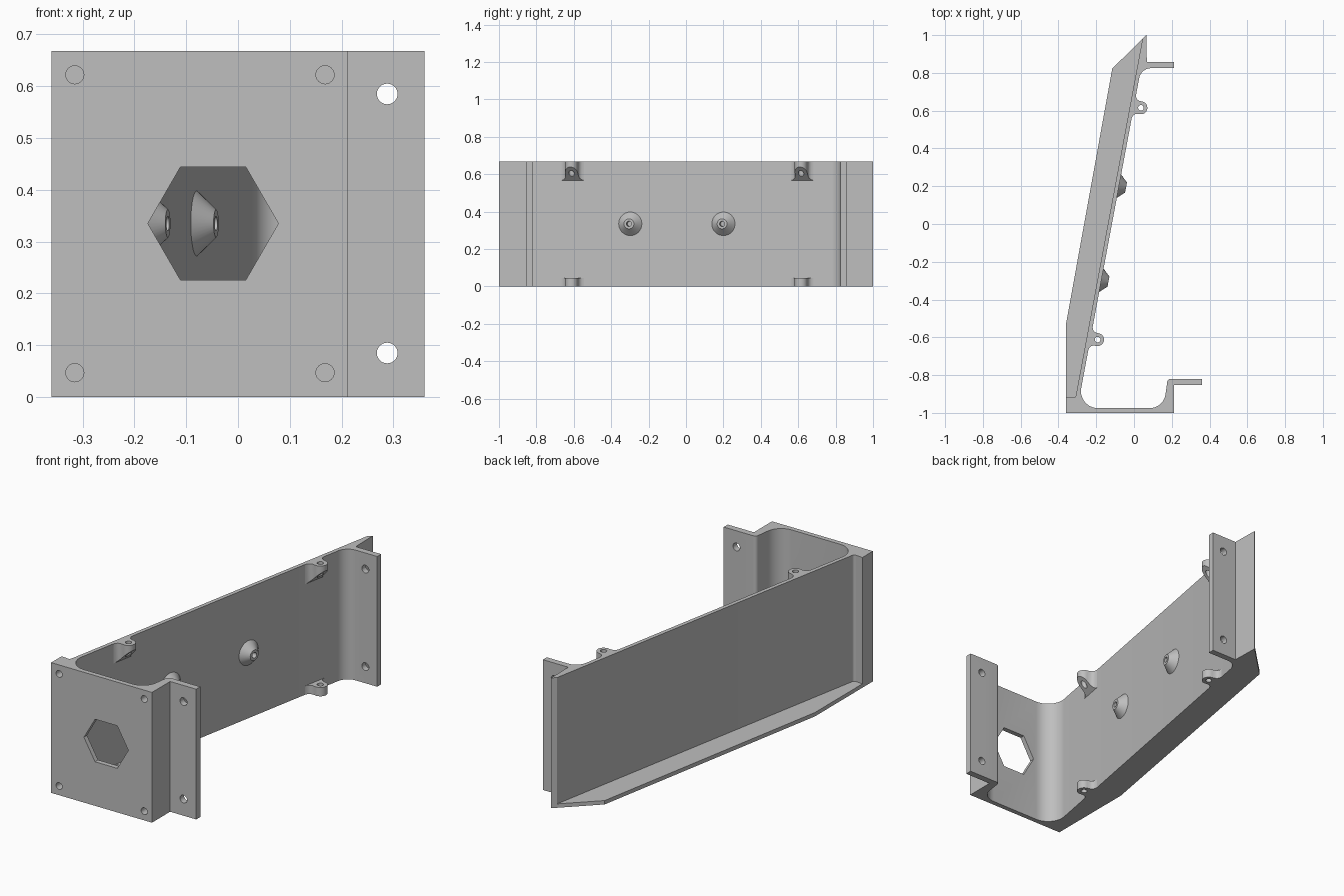
import bpy, bmesh, math
from mathutils import Matrix, Vector

if "Cube" in bpy.data.objects:
    bpy.data.objects.remove(bpy.data.objects["Cube"])

H = 0.668                      # bracket height
SLOPE = 0.187                  # lean of the long plate (dx per dy)
ANG = math.atan(SLOPE)

grey = bpy.data.materials.new("grey")
grey.diffuse_color = (0.52, 0.52, 0.52, 1)
grey.use_nodes = True
grey.node_tree.nodes["Principled BSDF"].inputs["Base Color"].default_value = grey.diffuse_color


def outer_x(y):
    return -0.31 + SLOPE * (y + 0.92)


def inner_x(y):
    return outer_x(y) + 0.021


def rounded(points, seg=10):
    """Replace corners given as (x, y, radius) with arcs."""
    out = []
    n = len(points)
    for i, p in enumerate(points):
        c = Vector(p[:2])
        if len(p) == 2:
            out.append(c)
            continue
        a = (Vector(points[i - 1][:2]) - c).normalized()
        b = (Vector(points[(i + 1) % n][:2]) - c).normalized()
        half = a.angle(b) / 2
        r = p[2]
        centre = c + (a + b).normalized() * (r / math.sin(half))
        t0 = c + a * (r / math.tan(half)) - centre
        t1 = c + b * (r / math.tan(half)) - centre
        sweep = math.atan2(t0.x * t1.y - t0.y * t1.x, t0.dot(t1))
        for k in range(seg + 1):
            out.append(centre + Matrix.Rotation(sweep * k / seg, 2) @ t0)
    return out


def ngon(cx, cy, r, n):
    return [(cx + r * math.cos(2 * math.pi * k / n),
             cy + r * math.sin(2 * math.pi * k / n)) for k in range(n)]


def extrude(bm, pts, z0, z1, m=Matrix()):
    """Prism from a 2D outline."""
    lo = [bm.verts.new(m @ Vector((p[0], p[1], z0))) for p in pts]
    hi = [bm.verts.new(m @ Vector((p[0], p[1], z1))) for p in pts]
    bm.faces.new(lo)
    bm.faces.new(hi)
    n = len(pts)
    for i in range(n):
        j = (i + 1) % n
        bm.faces.new((lo[i], lo[j], hi[j], hi[i]))


def finish(bm, name):
    bmesh.ops.recalc_face_normals(bm, faces=bm.faces)
    me = bpy.data.meshes.new(name)
    bm.to_mesh(me)
    bm.free()
    me.materials.append(grey)
    ob = bpy.data.objects.new(name, me)
    bpy.context.collection.objects.link(ob)
    return ob


def activate(ob):
    bpy.ops.object.select_all(action='DESELECT')
    ob.select_set(True)
    bpy.context.view_layer.objects.active = ob


def smooth(ob):
    activate(ob)
    bpy.ops.object.shade_smooth_by_angle(angle=math.radians(30))


def cut(ob, cutter):
    cutter.hide_render = True
    mod = ob.modifiers.new("holes", 'BOOLEAN')
    mod.operation = 'DIFFERENCE'
    mod.solver = 'EXACT'
    mod.object = cutter
    activate(ob)
    bpy.ops.object.modifier_apply(modifier=mod.name)
    bpy.data.objects.remove(cutter)


# Main bracket: front wall, front tab, leaning plate and rear tab
profile = rounded([
    (-0.36, -1), (0.212, -1), (0.212, -0.853), (0.36, -0.853), (0.36, -0.82),
    (0.178, -0.82, 0.018), (0.157, -0.975, 0.085),
    (inner_x(-0.975), -0.975, 0.09), (inner_x(0.825), 0.825, 0.065),
    (0.212, 0.825), (0.212, 0.857), (0.068, 0.857), (0.065, 1.0),
    (0.045, 0.98), (-0.31, -0.92, 0.012), (-0.36, -0.915)])
bm = bmesh.new()
extrude(bm, profile, 0, H)
bracket = finish(bm, "bracket")

# Hexagonal window, blind corner holes and tab holes
along_y = Matrix(((1, 0, 0, 0), (0, 0, 1, 0), (0, 1, 0, 0), (0, 0, 0, 1)))
bm = bmesh.new()
extrude(bm, ngon(-0.048, 0.335, 0.126, 6), -1.1, -0.94, along_y)
for z in (0.047, 0.622):
    for x in (-0.315, 0.168):
        extrude(bm, ngon(x, z, 0.0175, 24), -1.1, -0.95, along_y)
for z in (0.085, 0.585):
    extrude(bm, ngon(0.288, z, 0.02, 24), -0.9, -0.78, along_y)
    extrude(bm, ngon(0.145, z, 0.02, 24), 0.79, 0.9, along_y)
cut(bracket, finish(bm, "hole_cutter"))
smooth(bracket)

# Thin bottom flange outside the leaning plate
bm = bmesh.new()
extrude(bm, [(-0.36, -0.92), (-0.31, -0.92), (0.045, 0.98),
             (-0.115, 0.823), (-0.36, -0.53)], 0, 0.02)
finish(bm, "bottom_flange")


def on_plate(y, z):
    """Local frame on the inner face: x along the plate, y outward, z up."""
    s, c = math.sin(ANG), math.cos(ANG)
    return Matrix(((s, c, 0, inner_x(y)), (c, -s, 0, y),
                   (0, 0, 1, z), (0, 0, 0, 1)))


# Screw lugs: flat at the bottom edge, with a sloping underside at the top
V, R = 0.038, 0.034
side = [(0.062, -0.006), (0.062, 0), (0.05, 0.003), (0.04, 0.011), (0.035, 0.022)]
arc = [(R * math.cos(math.pi * k / 16), V + R * math.sin(math.pi * k / 16))
       for k in range(17)]
lug_outline = side + arc + [(-u, v) for u, v in reversed(side)]
for label, y in (("front", -0.605), ("rear", 0.622)):
    for level in ("lower", "upper"):
        z0, z1 = (0, 0.045) if level == "lower" else (0.567, H)
        bm = bmesh.new()
        extrude(bm, lug_outline, z0, z1)
        if level == "upper":
            for v in bm.verts:
                if v.co.z < 0.6:
                    v.co.z += v.co.y
        bm.transform(on_plate(y, 0))
        lug = finish(bm, f"{label}_{level}_lug")
        bm = bmesh.new()
        extrude(bm, ngon(0, V, 0.015, 20), -0.1, 0.8, on_plate(y, 0))
        cut(lug, finish(bm, "lug_cutter"))
        smooth(lug)

# Conical bosses with blind holes
ring = [(0.063, -0.006), (0.063, 0), (0.027, 0.038),
        (0.014, 0.038), (0.014, 0.004), (0, 0.004)]
for label, y in (("front", -0.298), ("rear", 0.2)):
    bm = bmesh.new()
    verts = [bm.verts.new((r, h, 0)) for r, h in ring]
    edges = [bm.edges.new(e) for e in zip(verts, verts[1:])]
    bmesh.ops.spin(bm, geom=verts + edges, cent=(0, 0, 0), axis=(0, 1, 0),
                   angle=2 * math.pi, steps=40)
    bmesh.ops.remove_doubles(bm, verts=bm.verts, dist=0.0005)
    bm.transform(on_plate(y, 0.335))
    boss = finish(bm, f"{label}_boss")
    # Open base sits inside the plate, so keep the normals facing outward
    mid = on_plate(y, 0.335) @ Vector((0, 0.01, 0))
    cone = max(boss.data.polygons, key=lambda p: p.area)
    if cone.normal.dot(cone.center - mid) < 0:
        boss.data.flip_normals()
    smooth(boss)
